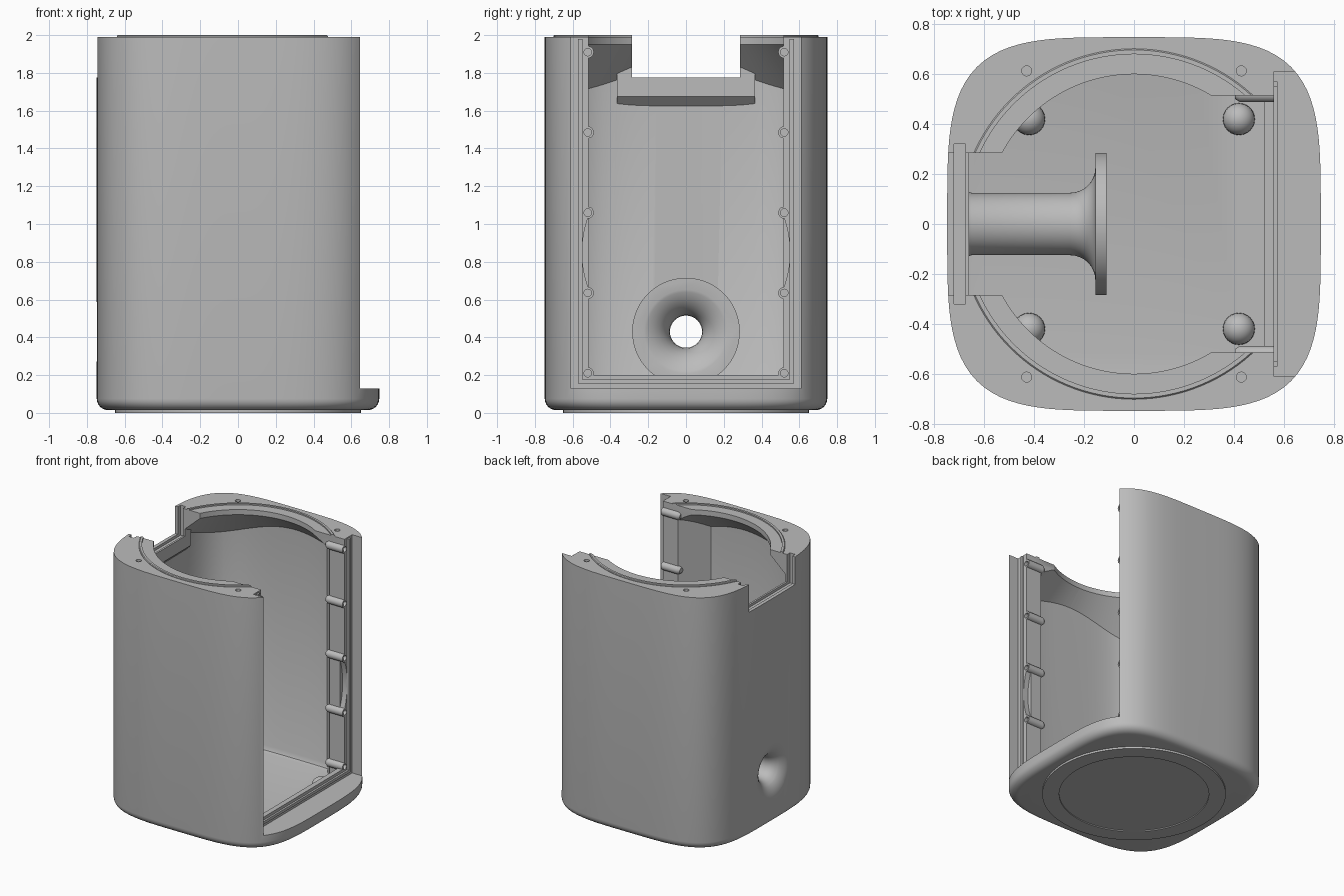
import bpy, bmesh, math
from mathutils import Matrix, Vector

old = bpy.data.objects.get("Cube")
if old:
    bpy.data.objects.remove(old)

grey = bpy.data.materials.new("light grey")
grey.use_nodes = True
colour = (0.5, 0.5, 0.5, 1)
grey.diffuse_color = colour
grey.node_tree.nodes["Principled BSDF"].inputs["Base Color"].default_value = colour


def make(name, bm):
    bmesh.ops.recalc_face_normals(bm, faces=bm.faces)
    mesh = bpy.data.meshes.new(name)
    bm.to_mesh(mesh)
    bm.free()
    mesh.materials.append(grey)
    ob = bpy.data.objects.new(name, mesh)
    bpy.context.collection.objects.link(ob)
    return ob


def box(name, x, y, z):
    bm = bmesh.new()
    bmesh.ops.create_cube(bm, size=1)
    for v in bm.verts:
        v.co = Vector([a + (b - a) * (c + 0.5) for (a, b), c in zip((x, y, z), v.co)])
    return make(name, bm)


def loft(name, loops):
    bm = bmesh.new()
    rings = [[bm.verts.new(p) for p in loop] for loop in loops]
    n = len(rings[0])
    for a, b in zip(rings, rings[1:]):
        for i in range(n):
            j = (i + 1) % n
            bm.faces.new((a[i], a[j], b[j], b[i]))
    bm.faces.new(rings[0])
    bm.faces.new(rings[-1])
    return make(name, bm)


def squircle(half, z, n=144):
    pts = []
    for i in range(n):
        t = 2 * math.pi * i / n
        c, s = math.cos(t), math.sin(t)
        r = half / (c ** 4 + s ** 4) ** 0.25
        pts.append((r * c, r * s, z))
    return pts


def turned(name, profile, axis="z", at=(0, 0, 0), n=64):
    """Solid of revolution from (position along axis, radius) pairs."""
    loops = []
    for h, r in profile:
        ring = []
        for i in range(n):
            t = 2 * math.pi * i / n
            c, s = r * math.cos(t), r * math.sin(t)
            ring.append(Vector((c, s, h) if axis == "z" else (h, c, s)) + Vector(at))
        loops.append(ring)
    return loft(name, loops)


def combine(ob, op, *others, keep=False):
    """Apply a boolean with each helper, which is then removed unless kept."""
    for other in others:
        mod = ob.modifiers.new("cut", "BOOLEAN")
        mod.operation, mod.object, mod.solver = op, other, "EXACT"
        bpy.context.view_layer.objects.active = ob
        bpy.ops.object.modifier_apply(modifier=mod.name)
        if not keep:
            bpy.data.objects.remove(other)


# Outer shell with a rounded bottom edge
R = 0.06
fillet = [math.pi / 2 * k / 6 for k in range(7)]
body = loft("cabinet", [squircle(0.748 - R + R * math.sin(a), 0.015 + R - R * math.cos(a))
                        for a in fillet] + [squircle(0.748, 1.99)])

# Thin-walled interior: rounded floor edge, sloped ceiling, wedge posts left standing
cavity = loft("cavity", [squircle(0.67, 0.05), squircle(0.695, 0.058),
                         squircle(0.71, 0.09), squircle(0.71, 1.955)])
combine(cavity, "INTERSECT", turned("ceiling", [(0, 1.3), (1.25, 1.3), (1.95, 0.6), (1.97, 0.58)], n=128))
wedge = [(0.43, 0.515), (1, 0.515), (1, 1), (0.04, 1)]
combine(cavity, "DIFFERENCE", box("sill", (0.52, 1), (-1, 1), (0, 2.2)),
        *[loft("post", [[(x, s * y, z) for x, y in wedge] for z in (0, 2.2)]) for s in (-1, 1)])
combine(body, "DIFFERENCE", cavity, turned("top_hole", [(1.9, 0.6), (2.1, 0.6)], n=128))

# Reinforced wall below the cable slot, with a sloped underside
support = [(-0.725, 1.9), (-0.66, 1.9), (-0.66, 1.675), (-0.725, 1.61)]
combine(body, "UNION", loft("slot_block", [[(x, y, z) for x, z in support] for y in (-0.365, 0.365)]))

# Front opening, with room for a round driver in the flange
opening = box("opening", (0.3, 1), (-0.515, 0.515), (0.2, 2.2))
combine(body, "DIFFERENCE", opening, keep=True)
combine(body, "DIFFERENCE", turned("driver", [(0.52, 0.55), (0.7, 0.55)], "x", (0, 0, 0.85), 96))

# Screw bosses along both posts
heights = [0.21 + 0.425 * k for k in range(5)]
spots = [(s * 0.52, z) for s in (-1, 1) for z in heights]
for y, z in spots:
    combine(body, "UNION", turned("boss", [(0.405, 0.02), (0.425, 0.032), (0.6, 0.032)],
                                  "x", (0, y, z), 20))

# Recess that receives the front panel
combine(body, "DIFFERENCE", box("panel_recess", (0.56, 1), (-0.61, 0.61), (0.128, 2.2)))
for y, z in spots:
    combine(body, "DIFFERENCE", turned("screw_hole", [(0.5, 0.02), (0.6, 0.02)], "x", (0, y, z), 16))

# Port tube through the rear wall, flared at both ends
steps = [math.pi / 2 * k / 8 for k in range(9)]
bell = [(-0.73, 0.2), (-0.71, 0.165), (-0.685, 0.138), (-0.65, 0.125)]
flare_out = [(-0.255 + 0.1 * math.sin(a), 0.225 - 0.1 * math.cos(a)) for a in steps]
combine(body, "UNION", turned("port_tube", bell + flare_out +
                              [(-0.155, 0.285), (-0.11, 0.285)], "x", (0, 0, 0.43)))
bore_in = [(-0.28 + 0.18 * math.sin(a), 0.285 - 0.2 * math.cos(a)) for a in steps]
bore_out = [(-0.63 - 0.12 * math.sin(a), 0.235 - 0.15 * math.cos(a)) for a in reversed(steps)]
combine(body, "DIFFERENCE", turned("port_bore", [(-0.8, 0.235)] + bore_out + bore_in,
                                   "x", (0, 0, 0.43)))

# Rear slot with a slide-in groove
slot = box("slot", (-1, -0.5), (-0.285, 0.285), (1.775, 2.2))
combine(body, "DIFFERENCE", slot, keep=True)
combine(body, "DIFFERENCE", box("slot_groove", (-0.72, -0.675), (-0.32, 0.32), (1.755, 2.2)))

# Screw holes in the top
for x in (-0.43, 0.43):
    for y in (-0.613, 0.613):
        combine(body, "DIFFERENCE", turned("top_screw", [(1.96, 0.02), (2.1, 0.02)], "z", (x, y, 0), 20))

# Raised sealing ridge around the top hole
ridge = turned("top_ridge", [(1.98, 0.702), (1.995, 0.702), (2.0, 0.697), (2.0, 0.683)], n=128)
combine(ridge, "DIFFERENCE", turned("ridge_inside", [(1.9, 0.68), (2.1, 0.68)], n=128), opening, slot)

# Sealing rib around the panel recess
ribs = [box("side_rib", (0.55, 0.575), (s * 0.56 - 0.011, s * 0.56 + 0.011), (0.155, 1.98)) for s in (-1, 1)]
ribs.append(box("bottom_rib", (0.55, 0.575), (-0.56, 0.56), (0.155, 0.177)))

# Base ring with a shallow recessed centre
base = turned("base_ring", [(0, 0.65), (0.03, 0.65)], n=96)
combine(base, "DIFFERENCE", turned("base_recess", [(-0.1, 0.53), (0.008, 0.53)], n=96))

# Domes on the floor
domes = []
for x in (-0.42, 0.42):
    for y in (-0.42, 0.42):
        bm = bmesh.new()
        bmesh.ops.create_uvsphere(bm, u_segments=24, v_segments=12, radius=0.064,
                                  matrix=Matrix.Translation((x, y, 0.066)))
        domes.append(make("floor_dome", bm))

# Smooth curves, sharp edges
bpy.ops.object.select_all(action="DESELECT")
for ob in [body, ridge, base] + ribs + domes:
    ob.select_set(True)
bpy.context.view_layer.objects.active = body
bpy.ops.object.shade_smooth_by_angle(angle=math.radians(30))
